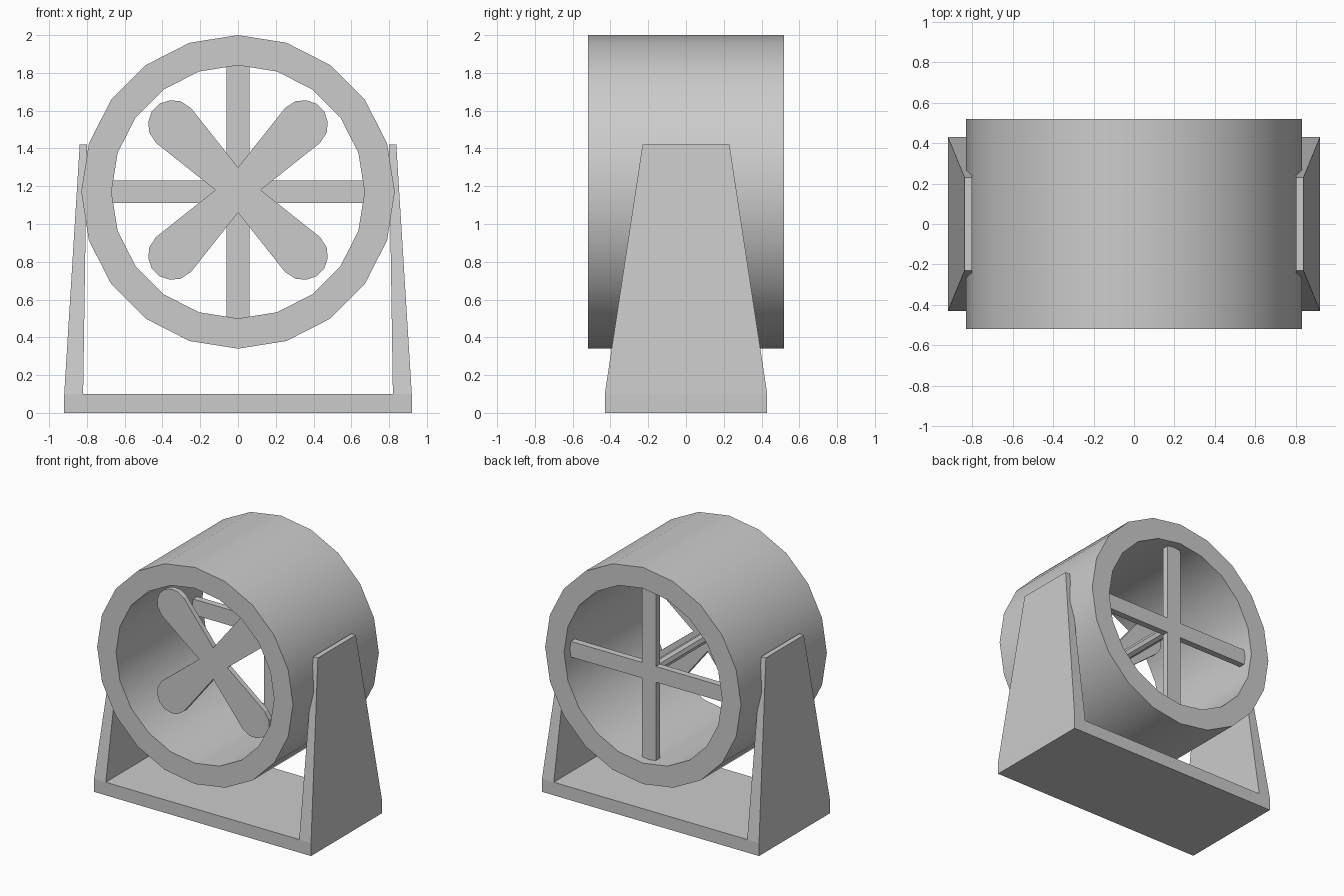
import bpy, bmesh, math
from mathutils import Matrix

if "Cube" in bpy.data.objects:
    bpy.data.objects.remove(bpy.data.objects["Cube"])

HUB_Z = 1.17


def finish(name, bm, smooth=False):
    bmesh.ops.recalc_face_normals(bm, faces=bm.faces)
    mesh = bpy.data.meshes.new(name)
    bm.to_mesh(mesh)
    bm.free()
    obj = bpy.data.objects.new(name, mesh)
    bpy.context.collection.objects.link(obj)
    if smooth:
        bpy.ops.object.select_all(action='DESELECT')
        obj.select_set(True)
        bpy.context.view_layer.objects.active = obj
        bpy.ops.object.shade_smooth_by_angle(angle=math.radians(30))
    return obj


def bridge(bm, a, b):
    n = len(a)
    for i in range(n):
        j = (i + 1) % n
        bm.faces.new((a[i], a[j], b[j], b[i]))


def prism(name, outline, y0, y1, smooth=False):
    """Closed x-z outline extruded along y."""
    bm = bmesh.new()
    a, b = [[bm.verts.new((x, y, z)) for x, z in outline] for y in (y0, y1)]
    bm.faces.new(a)
    bm.faces.new(b)
    bridge(bm, a, b)
    return finish(name, bm, smooth)


def circle(r, n, cz=HUB_Z):
    return [(r * math.sin(2 * math.pi * i / n), cz + r * math.cos(2 * math.pi * i / n))
            for i in range(n)]


def rect(x0, x1, z0, z1):
    return [(x0, z0), (x1, z0), (x1, z1), (x0, z1)]


# Drum housing: 20-sided thick tube
bm = bmesh.new()
loops = [[bm.verts.new((x, y, z)) for x, z in circle(r, 20)]
         for r, y in ((0.83, -0.52), (0.83, 0.52), (0.67, 0.52), (0.67, -0.52))]
for k in range(4):
    bridge(bm, loops[k], loops[(k + 1) % 4])
finish("drum_housing", bm, True)

# Rear cross struts
prism("rear_strut_horizontal", rect(-0.67, 0.67, HUB_Z - 0.06, HUB_Z + 0.06), 0.40, 0.45)
for name, s in (("upper", 1), ("lower", -1)):
    prism("rear_strut_" + name,
          rect(-0.06, 0.06, HUB_Z + s * 0.06, HUB_Z + s * 0.67), 0.40, 0.45)

# Axle joining the blades to the struts
prism("axle", circle(0.04, 8, 1.18), -0.27, 0.41)

# Four flared blades as one outline turned in quarters
blade = [(0, 0.12), (0.25, 0.435), (0.305, 0.47), (0.36, 0.475), (0.415, 0.457),
         (0.457, 0.415), (0.475, 0.36), (0.47, 0.305), (0.435, 0.25)]
outline = []
for k in range(4):
    for x, z in blade:
        for _ in range(k):
            x, z = z, -x
        outline.append((x, 1.18 + z))
prism("fan_blades", outline, -0.30, -0.26)

# Stand base
prism("stand_base", rect(-0.82, 0.82, 0, 0.10), -0.43, 0.43)

# Tapered side legs
for name, s in (("left", -1), ("right", 1)):
    bm = bmesh.new()
    rings = []
    for x0, x1, y, z in ((0.82, 0.92, 0.43, 0), (0.82, 0.92, 0.43, 0.10),
                         (0.80, 0.838, 0.23, 1.42)):
        rings.append([bm.verts.new((s * px, py, z)) for px, py in
                      ((x0, -y), (x1, -y), (x1, y), (x0, y))])
    bridge(bm, rings[0], rings[1])
    bridge(bm, rings[1], rings[2])
    bm.faces.new(rings[0])
    bm.faces.new(rings[2])
    finish("stand_leg_" + name, bm)
